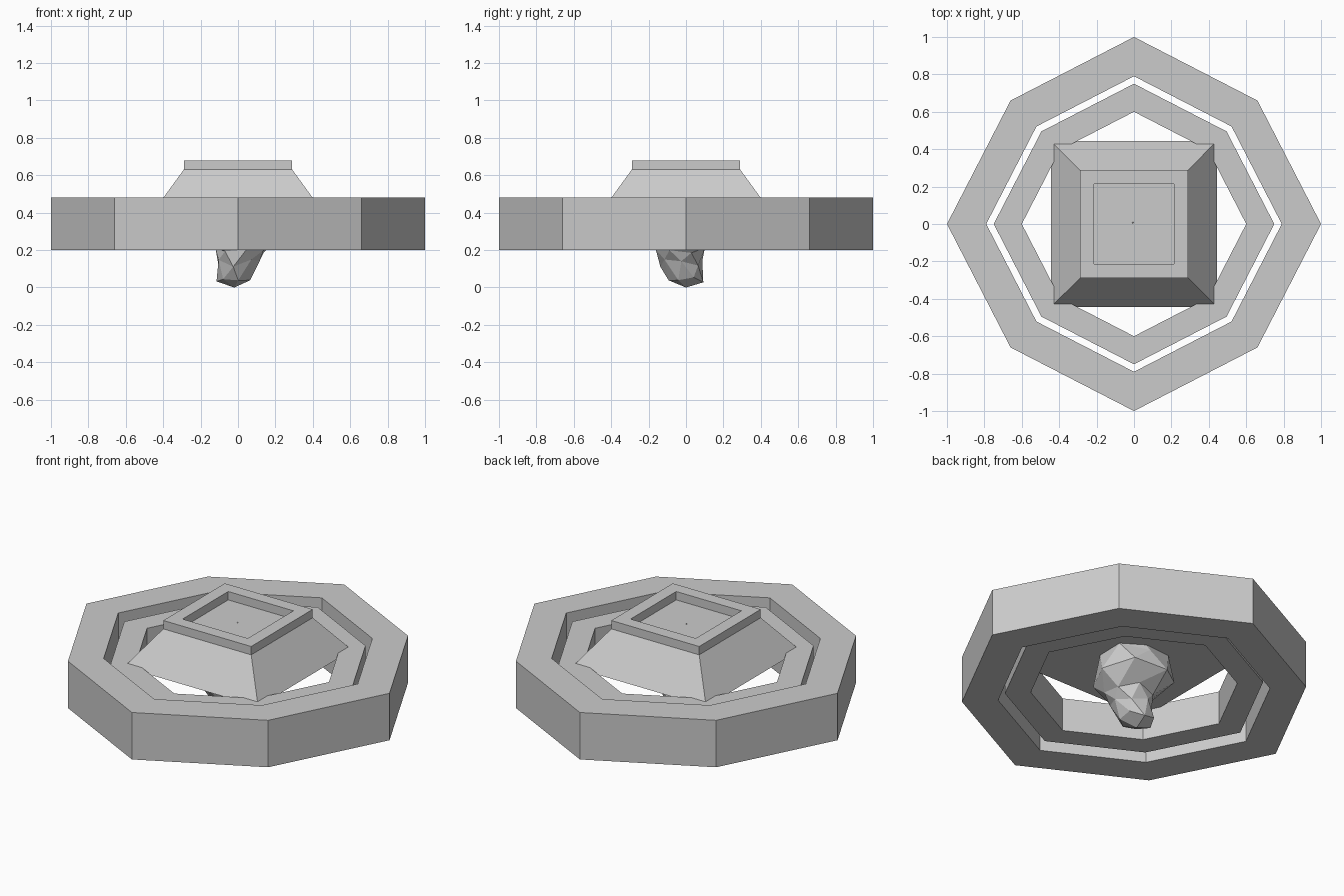
import bpy
from math import cos, sin, pi, tau, sqrt

if "Cube" in bpy.data.objects:
    bpy.data.objects.remove(bpy.data.objects["Cube"])


def make(name, verts, faces):
    me = bpy.data.meshes.new(name)
    me.from_pydata(verts, [], faces)
    me.update()
    ob = bpy.data.objects.new(name, me)
    bpy.context.collection.objects.link(ob)
    return ob


def octagon(r):
    # axis corners at r, diagonal corners at 0.66 r on each axis
    k = 0.66 * sqrt(2)
    return [((r if i % 2 == 0 else r * k) * cos(i * pi / 4),
             (r if i % 2 == 0 else r * k) * sin(i * pi / 4)) for i in range(8)]


def square(h):
    return [(h, h), (-h, h), (-h, -h), (h, -h)]


def loft(name, loops, closed=False):
    """Skin loops of (outline, z); join ends (closed) or cap them."""
    n = len(loops[0][0])
    verts = [(x, y, z) for outline, z in loops for x, y in outline]
    m = len(loops)
    faces = []
    for j in range(m if closed else m - 1):
        a, b = j * n, (j + 1) % m * n
        faces += [(a + i, a + (i + 1) % n, b + (i + 1) % n, b + i) for i in range(n)]
    if not closed:
        faces += [tuple(reversed(range(n))), tuple(range((m - 1) * n, m * n))]
    return make(name, verts, faces)


def frame(name, shape, outer, inner, z0, z1):
    return loft(name, [(shape(outer), z0), (shape(outer), z1),
                       (shape(inner), z1), (shape(inner), z0)], closed=True)


# Two nested octagonal rings
frame("outer_ring", octagon, 1.0, 0.79, 0.20, 0.48)
frame("inner_ring", octagon, 0.75, 0.60, 0.24, 0.44)

# Sloped square cap with a raised rim
loft("sloped_cap", [(square(0.443), 0.42), (square(0.29), 0.63)])
frame("cap_rim", square, 0.29, 0.215, 0.63, 0.68)

# Faceted crystal hanging through the middle: (z, radius, centre x, centre y, twist)
rings = [(0.04, 0.095, -0.02, 0.00, 0.5), (0.13, 0.115, 0.00, -0.025, 0.0),
         (0.20, 0.135, 0.015, -0.03, 0.5), (0.29, 0.225, 0.00, 0.00, 0.0),
         (0.40, 0.19, 0.00, 0.00, 0.5), (0.52, 0.11, 0.00, 0.00, 0.0)]
n = 7
verts = []
for z, r, cx, cy, t in rings:
    for i in range(n):
        a = tau * (i + t) / n
        wob = 0.02 * sin(3 * i + 20 * z)
        verts.append((cx + r * cos(a), cy + r * sin(a), z + wob))
faces = []
for j in range(len(rings) - 1):
    for i in range(n):
        a, b = j * n + i, j * n + (i + 1) % n
        c, d = b + n, a + n
        # follow the half-step twist when splitting into triangles
        faces += [(a, b, d), (b, c, d)] if rings[j][4] == 0 else [(a, b, c), (a, c, d)]
bottom, top = len(verts), len(verts) + 1
verts += [(-0.02, 0.0, 0.0), (-0.007, 0.007, 0.634)]
last = (len(rings) - 1) * n
for i in range(n):
    k = (i + 1) % n
    faces += [(bottom, k, i), (top, last + i, last + k)]
make("crystal", verts, faces)

# Consistent outward normals
import bmesh
for ob in bpy.context.collection.objects:
    bm = bmesh.new()
    bm.from_mesh(ob.data)
    bmesh.ops.recalc_face_normals(bm, faces=bm.faces)
    bm.to_mesh(ob.data)
    bm.free()
